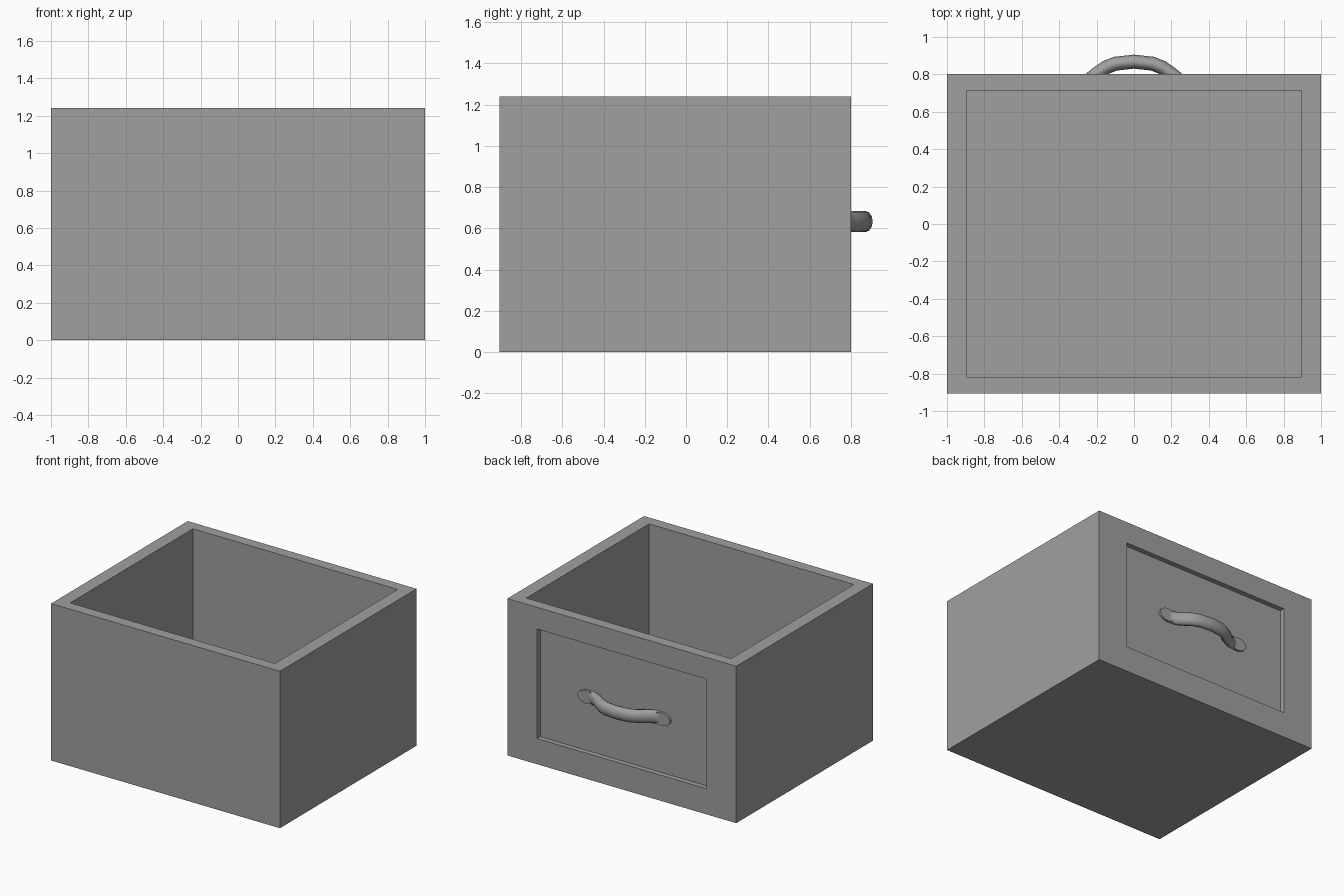
import bpy, bmesh, math
from mathutils import Vector, Matrix

if "Cube" in bpy.data.objects:
    bpy.data.objects.remove(bpy.data.objects["Cube"])

grey = bpy.data.materials.new("dark_grey")
grey.diffuse_color = (0.35, 0.35, 0.35, 1)
grey.use_nodes = True
grey.node_tree.nodes["Principled BSDF"].inputs["Base Color"].default_value = grey.diffuse_color


def add_object(name, bm, smooth=False):
    bmesh.ops.recalc_face_normals(bm, faces=bm.faces)
    mesh = bpy.data.meshes.new(name)
    bm.to_mesh(mesh)
    bm.free()
    mesh.materials.append(grey)
    ob = bpy.data.objects.new(name, mesh)
    bpy.context.collection.objects.link(ob)
    if smooth:
        bpy.ops.object.select_all(action='DESELECT')
        bpy.context.view_layer.objects.active = ob
        ob.select_set(True)
        bpy.ops.object.shade_smooth_by_angle(angle=math.radians(50))
    return ob


def sink(bm, direction, bounds, depth):
    """Inset the face looking along direction to the given bounds and push it in."""
    bm.normal_update()
    d = Vector(direction)
    face = max(bm.faces, key=lambda f: f.normal.dot(d) * 10 + f.calc_center_median().dot(d))
    bmesh.ops.inset_individual(bm, faces=[face], thickness=0.05)
    for axis, (lo, hi) in bounds.items():
        mid = face.calc_center_median()[axis]
        for v in face.verts:
            v.co[axis] = lo if v.co[axis] < mid else hi
    new = bmesh.ops.extrude_discrete_faces(bm, faces=[face])['faces'][0]
    for v in new.verts:
        v.co -= d * depth


# Drawer box: open cavity on top, recessed panel on the handle side
bm = bmesh.new()
bmesh.ops.create_cube(bm, size=1, matrix=Matrix.Translation((0, -0.052, 0.62))
                      @ Matrix.Diagonal((2, 1.706, 1.24, 1)))
sink(bm, (0, 0, 1), {0: (-0.895, 0.895), 1: (-0.817, 0.715)}, 1.14)
sink(bm, (0, 1, 0), {0: (-0.74, 0.74), 2: (0.203, 1.068)}, 0.04)
add_object("drawer_box", bm)

# Handle: oval section swept along a mirrored bow that flattens into the feet (x, y, thickness)
HANDLE_Z, SIDES = 0.633, 12
half = [(0.1, 0.857, 0.0375), (0.15, 0.837, 0.0375), (0.2, 0.802, 0.0375),
        (0.25, 0.772, 0.03), (0.31, 0.757, 0.02)]
path = [(-x, y, r) for x, y, r in reversed(half)] + [(0, 0.868, 0.0375)] + half
bm = bmesh.new()
rings = []
for i, (x, y, thick) in enumerate(path):
    a, b = path[max(i - 1, 0)], path[min(i + 1, len(path) - 1)]
    t = Vector((b[0] - a[0], b[1] - a[1])).normalized()
    ring = []
    for k in range(SIDES):
        ang = math.tau * k / SIDES
        r = thick * math.cos(ang)
        ring.append(bm.verts.new((x - t.y * r, y + t.x * r, HANDLE_Z + 0.052 * math.sin(ang))))
    rings.append(ring)
for r0, r1 in zip(rings, rings[1:]):
    for k in range(SIDES):
        n = (k + 1) % SIDES
        bm.faces.new((r0[k], r0[n], r1[n], r1[k]))
bm.faces.new(rings[0])
bm.faces.new(rings[-1])
add_object("handle", bm, smooth=True)

# Flat oval feet where the handle meets the panel
for side, sx in (("left", -1), ("right", 1)):
    bm = bmesh.new()
    bmesh.ops.create_cone(bm, cap_ends=True, segments=16, radius1=1, radius2=1, depth=1,
                          matrix=Matrix.Translation((sx * 0.325, 0.767, HANDLE_Z))
                          @ Matrix.Diagonal((0.08, 0.022, 0.052, 1))
                          @ Matrix.Rotation(math.pi / 2, 4, 'X'))
    add_object("handle_foot_" + side, bm, smooth=True)
